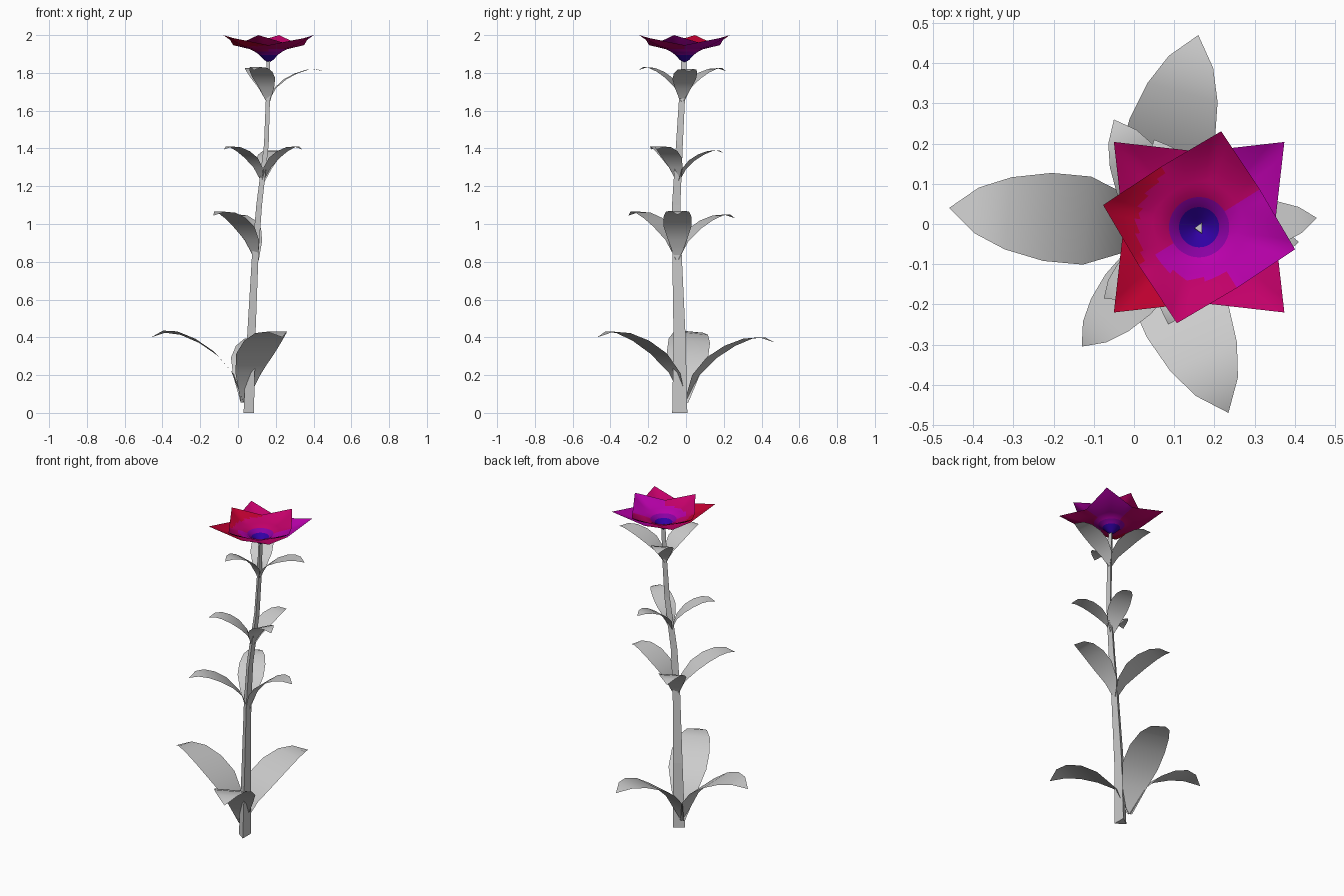
import bpy, bmesh, math
from mathutils import Vector

cube = bpy.data.objects.get("Cube")
if cube:
    bpy.data.objects.remove(cube)


def material(name, rgb):
    m = bpy.data.materials.new(name)
    m.use_nodes = True
    col = (*rgb, 1)
    m.diffuse_color = col
    m.node_tree.nodes["Principled BSDF"].inputs["Base Color"].default_value = col
    return m


grey = material("pale grey", (0.6, 0.6, 0.6))
petal_mats = [material("red", (0.53, 0, 0.03)),
              material("crimson", (0.54, 0, 0.14)),
              material("magenta", (0.48, 0, 0.4)),
              material("violet", (0.25, 0, 0.36)),
              material("blue", (0.03, 0, 0.37))]
RED, CRIMSON, MAGENTA, VIOLET, BLUE = range(5)


def skin(name, rows, mats, closed=False, caps=False, rule=None, smooth=True):
    """Skin rows of points that all have the same length."""
    bm = bmesh.new()
    vs = [[bm.verts.new(p) for p in row] for row in rows]
    n = len(rows[0])
    for a, b in zip(vs, vs[1:]):
        for i in range(n if closed else n - 1):
            j = (i + 1) % n
            bm.faces.new((a[i], a[j], b[j], b[i]))
    if caps:
        bm.faces.new(vs[0][::-1])
        bm.faces.new(vs[-1])
    bmesh.ops.remove_doubles(bm, verts=bm.verts, dist=0.0005)
    if rule:
        for f in bm.faces:
            f.material_index = rule(f.calc_center_median())
    me = bpy.data.meshes.new(name)
    bm.to_mesh(me)
    bm.free()
    for m in mats:
        me.materials.append(m)
    ob = bpy.data.objects.new(name, me)
    bpy.context.collection.objects.link(ob)
    if smooth:
        bpy.ops.object.select_all(action='DESELECT')
        ob.select_set(True)
        bpy.context.view_layer.objects.active = ob
        bpy.ops.object.shade_smooth_by_angle(angle=math.radians(40))


# Stem: tapered triangular tube along a leaning path (x, y, z, scale)
path = [(0.057, -0.033, 0, 1), (0.07, -0.034, 0.4, 0.8), (0.092, -0.048, 0.85, 0.62),
        (0.112, -0.052, 1.1, 0.55), (0.15, -0.035, 1.42, 0.45),
        (0.158, -0.022, 1.65, 0.4), (0.16, -0.01, 1.88, 0.35)]
section = [(0.0275, -0.04), (0.0275, 0.04), (-0.0275, 0)]
skin("stem", [[(x + s * u, y + s * v, z) for u, v in section] for x, y, z, s in path],
     [grey], closed=True, caps=True, smooth=False)

# Leaves: flat arching blades (distance, height, width), all as fractions
blade = [(0, 0, 0.15), (0.12, 0.42, 0.68), (0.3, 0.69, 1), (0.5, 0.87, 1),
         (0.7, 0.98, 0.82), (0.86, 1, 0.52), (1, 0.92, 0)]


def leaf(name, base, tip, rise, width, tilt):
    base = Vector(base)
    along = Vector((tip[0] - base.x, tip[1] - base.y, 0))
    side = along.normalized().cross(Vector((0, 0, 1)))
    side.z = tilt
    rows = []
    for d, h, w in blade:
        mid = base + along * d + Vector((0, 0, rise * h))
        half = side * width * w / 2
        rows.append([mid - half, mid + half])
    skin(name, rows, [grey])


# Whorls: base, leaf width, then each tip (x, y, rise, tilt)
whorls = [("bottom", (0.03, -0.005, 0.055), 0.22,
           [(-0.46, 0.04, 0.375, -0.1), (0.235, -0.47, 0.375, 0), (0.16, 0.47, 0.345, 0)]),
          ("lower", (0.1, -0.045, 0.81), 0.15,
           [(-0.13, -0.305, 0.255, 0), (-0.05, 0.26, 0.24, 0), (0.41, -0.045, 0.26, 0)]),
          ("upper", (0.13, -0.04, 1.22), 0.12,
           [(-0.075, -0.185, 0.19, 0), (0.34, -0.155, 0.19, 0), (0.2, 0.2, 0.17, 0)]),
          ("top", (0.16, -0.02, 1.645), 0.125,
           [(0.455, 0.015, 0.175, 0), (0.085, -0.25, 0.185, 0), (0.05, 0.21, 0.18, 0)])]
for name, base, width, tips in whorls:
    for i, (x, y, rise, tilt) in enumerate(tips):
        leaf(f"{name}_leaf_{i + 1}", base, (x, y), rise, width, tilt)

# Flower: two nested four-pointed bowls, round at the heart
CX, CY = 0.162, -0.008
STEPS = 6                                   # divisions from petal tip to notch
HEART = [(0.002, 1.86), (0.025, 1.875), (0.05, 1.902), (0.075, 1.92), (0.1, 1.932)]
OUTWARD = 8                                 # rings from the heart to the rim


def bowl(name, turn, tip_r, notch_r, tip_z, notch_z, drop, rule):
    corners = []
    for k in range(9):
        a = turn + k * math.pi / 4
        corners.append(Vector((math.cos(a), math.sin(a))) * (notch_r if k % 2 else tip_r))
    rim = []
    for k in range(8):
        for i in range(STEPS):
            f = i / STEPS
            rim.append((corners[k].lerp(corners[k + 1], f), f if k % 2 else 1 - f))
    rows = [[(CX + p.normalized().x * r, CY + p.normalized().y * r, z - drop)
             for p, tipness in rim] for r, z in HEART]
    last_r, last_z = HEART[-1]
    for ring in range(1, OUTWARD + 1):
        s = ring / OUTWARD
        row = []
        for p, tipness in rim:
            q = (p.normalized() * last_r).lerp(p, s)
            z = last_z + (notch_z - last_z) * s + (tip_z - notch_z) * tipness * s * s
            row.append((CX + q.x, CY + q.y, z - drop))
        rows.append(row)

    def colour(c):
        x, y = c.x - CX, c.y - CY
        petal = round((math.atan2(y, x) - turn) / (math.pi / 2)) % 4
        return rule(math.hypot(x, y), petal)

    skin(name, rows, petal_mats, closed=True, rule=colour)


def petal_rule(red_from, glow):
    """Blue heart, violet ring, then one colour for each petal."""
    def rule(r, petal):
        if r < 0.05:
            return BLUE
        if r < 0.075:
            return VIOLET
        if petal == 0 or (petal == 3 and r < glow):
            return MAGENTA
        return RED if petal == 2 and r > red_from else CRIMSON
    return rule


bowl("inner_petals", math.radians(-13), 0.245, 0.178, 2.0, 1.955, 0, petal_rule(0.155, 0.13))
bowl("outer_petals", math.radians(45), 0.3, 0.188, 1.995, 1.953, 0.006, petal_rule(0.165, 0.1))
